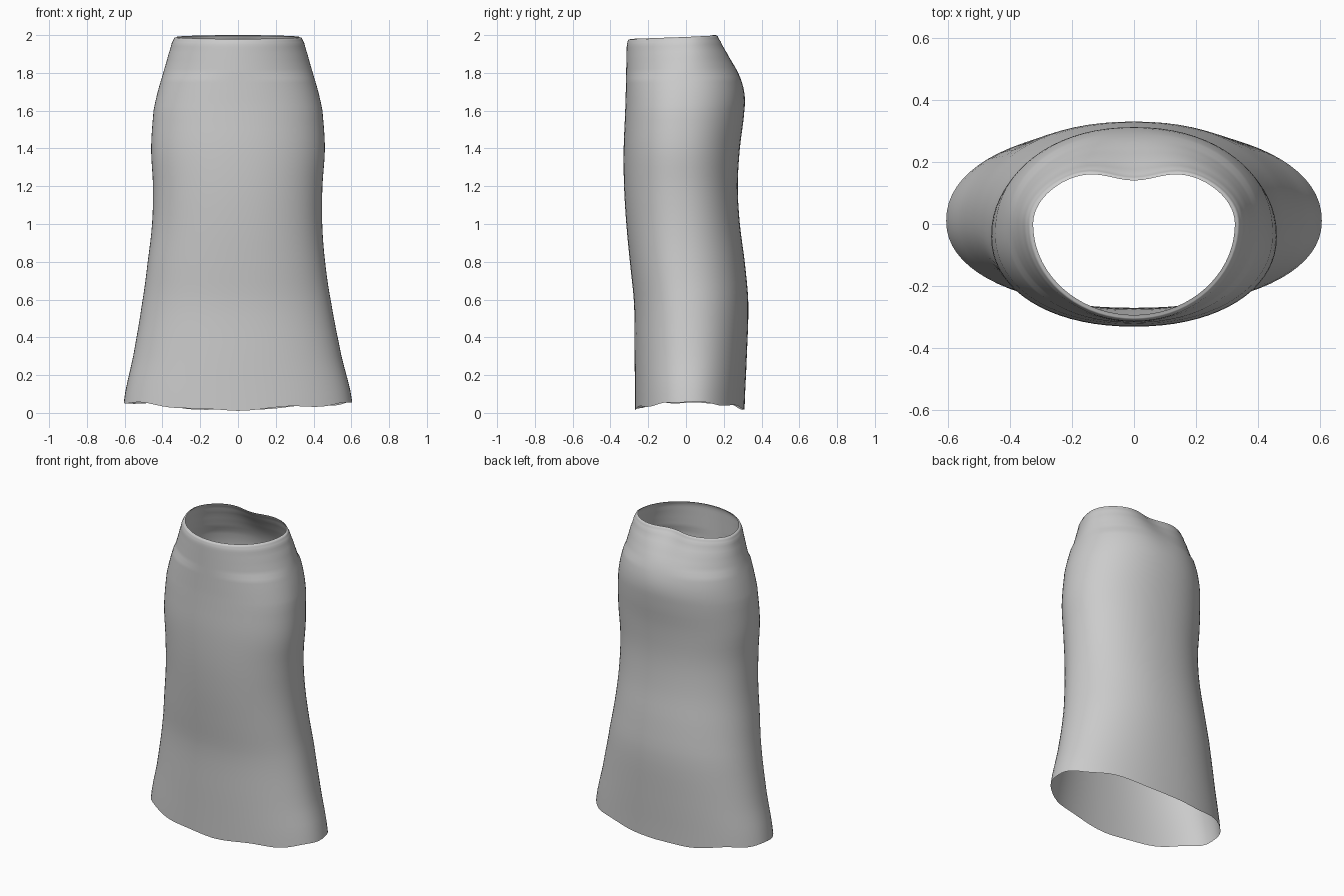
import bpy, bmesh, math

if "Cube" in bpy.data.objects:
    bpy.data.objects.remove(bpy.data.objects["Cube"])

# Garment rings: height, left x, right x, front y, back y, y of widest point
RINGS = [
    (0.00, -0.605, 0.605, -0.270, 0.310, 0.01),
    (0.30, -0.555, 0.548, -0.272, 0.322, 0.01),
    (0.58, -0.508, 0.494, -0.275, 0.330, 0.00),
    (0.80, -0.478, 0.461, -0.297, 0.311, -0.02),
    (1.00, -0.455, 0.446, -0.316, 0.285, -0.03),
    (1.20, -0.450, 0.447, -0.328, 0.274, -0.04),
    (1.40, -0.460, 0.460, -0.330, 0.285, -0.04),
    (1.60, -0.447, 0.447, -0.322, 0.309, -0.03),
    (1.70, -0.425, 0.425, -0.319, 0.309, -0.02),
    (1.80, -0.396, 0.396, -0.317, 0.285, -0.01),
    (1.90, -0.368, 0.368, -0.315, 0.240, 0.00),
    (1.96, -0.350, 0.350, -0.313, 0.212, 0.00),
    (1.985, -0.337, 0.337, -0.306, 0.200, 0.00),
    (1.99, -0.325, 0.325, -0.293, 0.192, 0.00),
]
SEGMENTS, STEPS = 72, 4


def catmull(a, b, c, d, t):
    return 0.5 * (2 * b + (c - a) * t + (2 * a - 5 * b + 4 * c - d) * t * t
                  + (3 * b - a - 3 * c + d) * t ** 3)


def smooth_rings():
    last = len(RINGS) - 1
    for i in range(last):
        four = [RINGS[max(0, min(last, i + k))] for k in (-1, 0, 1, 2)]
        for s in range(STEPS):
            t = s / STEPS
            vals = [catmull(*col, t) for col in zip(*four)]
            vals[0] = four[1][0] + (four[2][0] - four[1][0]) * t
            yield vals
    yield list(RINGS[-1])


def hem_height(a):
    # wavy hem, higher at the sides than at front and back
    side = abs(math.cos(a)) ** 1.2
    return 0.013 + 0.043 * side + 0.009 * math.sin(7 * a + 0.6) * math.sin(2 * a + 0.3)


def ring_point(ring, a):
    z, left, right, front, back, mid = ring
    c, s = math.cos(a), math.sin(a)
    power = 0.93 if z < 1.8 else 1.0
    x = math.copysign(abs(c) ** power, c) * (right if c > 0 else -left)
    y = mid + math.copysign(abs(s) ** power, s) * (back - mid if s > 0 else mid - front)
    top = max(0.0, min(1.0, (z - 1.65) / 0.33))
    if s > 0:  # shallow hollow in the middle of the back neckline
        y -= 0.052 * top ** 2 * math.exp(-(x / 0.12) ** 2)
    z += hem_height(a) * max(0.0, 1 - z / 0.3)
    z += 0.010 * top * s  # neckline rises toward the back
    return x, y, z


# Open tubular garment
bm = bmesh.new()
loops = [[bm.verts.new(ring_point(r, 2 * math.pi * k / SEGMENTS)) for k in range(SEGMENTS)]
         for r in smooth_rings()]
for low, high in zip(loops, loops[1:]):
    for k in range(SEGMENTS):
        n = (k + 1) % SEGMENTS
        bm.faces.new((low[k], low[n], high[n], high[k])).smooth = True
mesh = bpy.data.meshes.new("tube_dress")
bm.to_mesh(mesh)
bm.free()
dress = bpy.data.objects.new("tube_dress", mesh)
bpy.context.collection.objects.link(dress)

# Plain grey cloth
cloth = bpy.data.materials.new("grey_cloth")
cloth.diffuse_color = (0.6, 0.6, 0.6, 1)
cloth.use_nodes = True
cloth.node_tree.nodes["Principled BSDF"].inputs["Base Color"].default_value = cloth.diffuse_color
mesh.materials.append(cloth)
